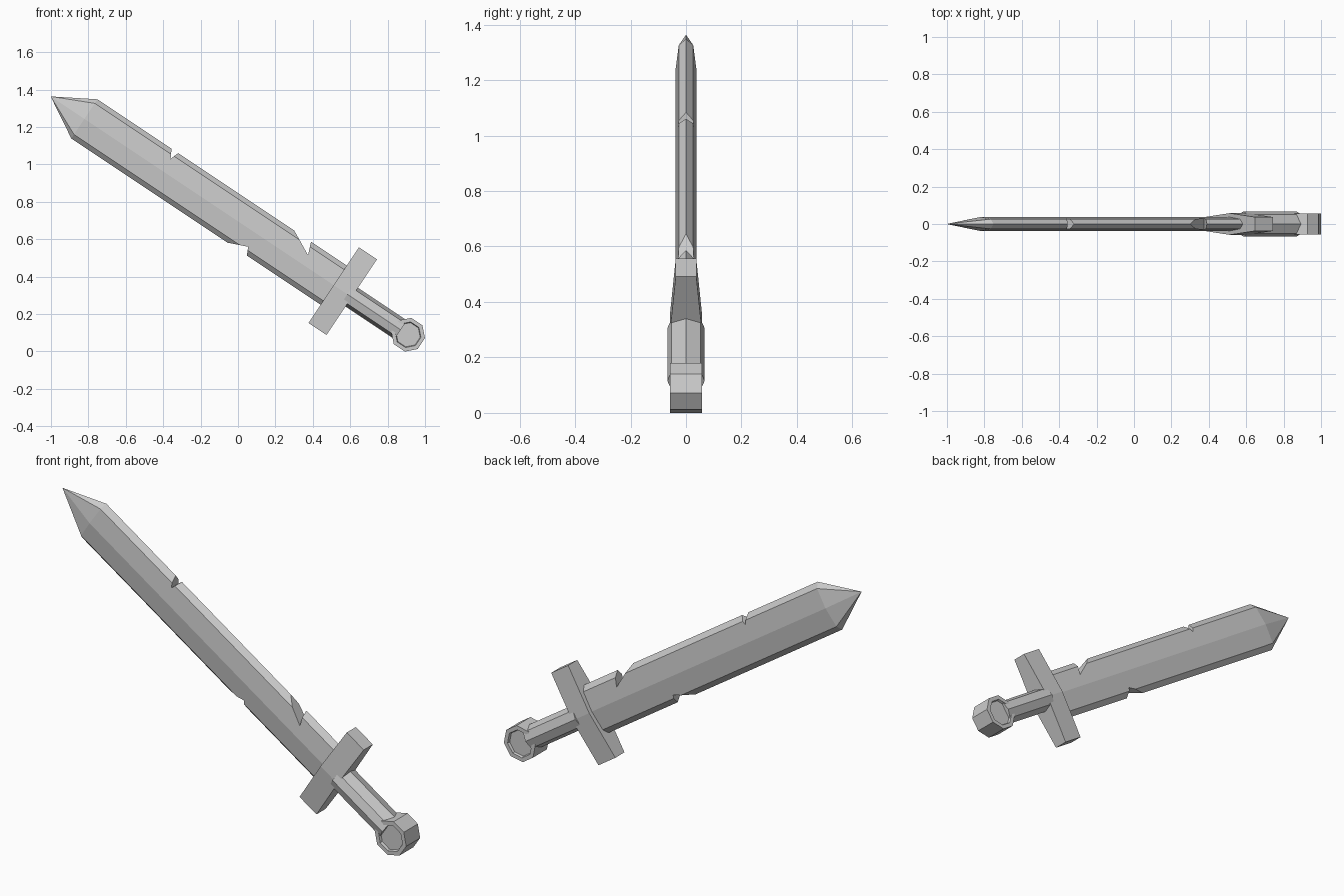
import bpy, bmesh, math
from mathutils import Vector

if "Cube" in bpy.data.objects:
    bpy.data.objects.remove(bpy.data.objects["Cube"])

# Sword frame: u runs along the blade, v across it, y is thickness
L = math.hypot(3, 2)
U = Vector((-3 / L, 0, 2 / L))
V = Vector((2 / L, 0, 3 / L))
Y = Vector((0, 1, 0))
ORIGIN = Vector((0.56, 0, 0.322))


def place(u, v, y):
    return ORIGIN + U * u + V * v + Y * y


def loft(name, rings):
    """Skin equal rings of (u, v, y); a single-point ring makes an apex."""
    bm = bmesh.new()
    rows = [[bm.verts.new(place(*p)) for p in r] for r in rings]
    for a, b in zip(rows, rows[1:]):
        for i in range(len(a)):
            j = (i + 1) % len(a)
            bm.faces.new((a[i], a[j], b[0]) if len(b) == 1 else (a[i], a[j], b[j], b[i]))
    for r in (rows[0], rows[-1]):
        if len(r) > 2:
            bm.faces.new(r)
    bmesh.ops.recalc_face_normals(bm, faces=bm.faces)
    me = bpy.data.meshes.new(name)
    bm.to_mesh(me)
    bm.free()
    ob = bpy.data.objects.new(name, me)
    bpy.context.collection.objects.link(ob)
    return ob


def section(u, edge, bevel, bevel_y, ridge_y):
    """Eight-sided section with a ridge on each flat and a point on each edge."""
    pts = [(edge, 0), (bevel, bevel_y), (0, ridge_y), (-bevel, bevel_y),
           (-edge, 0), (-bevel, -bevel_y), (0, -ridge_y), (bevel, -bevel_y)]
    return [(u, v, y) for v, y in pts]


def prism(name, outline, half):
    return loft(name, [[(u, v, y) for u, v in outline] for y in (-half, half)])


# Blade with ridge, bevelled edges and pointed tip
blade = loft("blade", [section(u, 0.126, 0.1, 0.026, 0.037) for u in (0.0, 1.66)]
             + [[(1.877, 0, 0)]])

# Nicks cut out of the blade edges (outer points extended past the edge)
nicks = [
    [(1.158, 0.078), (1.212, 0.178), (1.124, 0.178)],
    [(0.261, 0.057), (0.497, 0.178), (0.308, 0.178)],
    [(0.552, -0.083), (0.769, -0.173), (0.511, -0.173)],
]
bpy.context.view_layer.objects.active = blade
for outline in nicks:
    cutter = prism("nick_cutter", outline, 0.2)
    cutter.hide_render = True
    mod = blade.modifiers.new("nick", 'BOOLEAN')
    mod.operation = 'DIFFERENCE'
    mod.solver = 'EXACT'
    mod.object = cutter
    bpy.ops.object.modifier_apply(modifier=mod.name)
    bpy.data.objects.remove(cutter, do_unlink=True)

# Guard, thickest in the middle
loft("guard", [[(su * 0.058, v, sy * y) for su, sy in ((-1, -1), (1, -1), (1, 1), (-1, 1))]
               for v, y in ((-0.243, 0.037), (0, 0.058), (0.243, 0.037))])

# Grip
loft("grip", [section(u, 0.06, 0.042, 0.052, 0.067) for u in (-0.03, -0.372)])


# Octagonal pommel with a shallow recess on both faces
def octagon(r, y):
    return [(-0.42 + r * math.cos(a), r * math.sin(a), y)
            for a in (math.pi / 8 + k * math.pi / 4 for k in range(8))]


loft("pommel", [octagon(r, y) for r, y in (
    (0.066, -0.045), (0.07, -0.057), (0.0917, -0.057),
    (0.0917, 0.057), (0.07, 0.057), (0.066, 0.045))])
